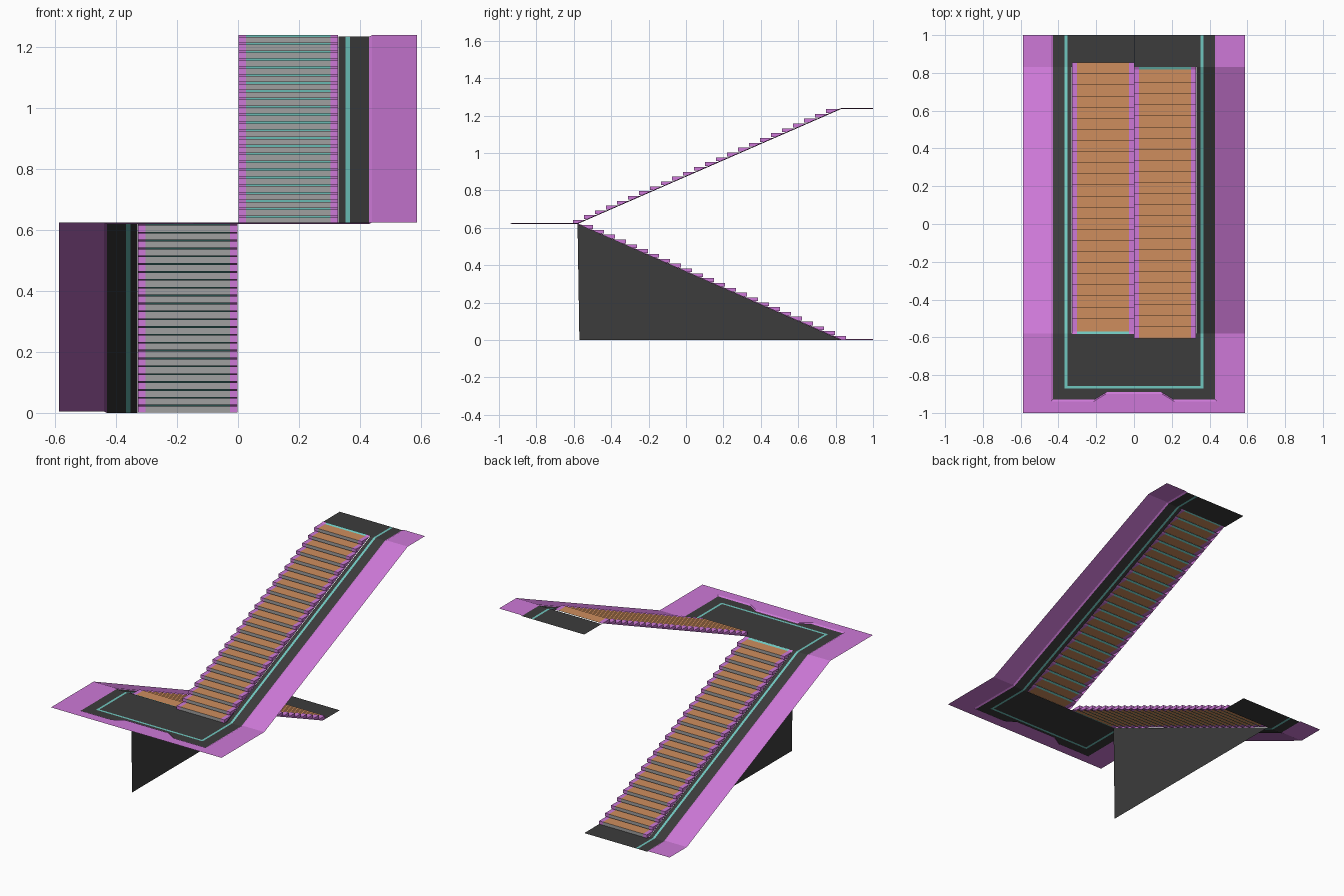
import bpy, bmesh

cube = bpy.data.objects.get("Cube")
if cube:
    bpy.data.objects.remove(cube)


def material(name, rgb):
    m = bpy.data.materials.new(name)
    m.use_nodes = True
    m.diffuse_color = (*rgb, 1)
    m.node_tree.nodes["Principled BSDF"].inputs["Base Color"].default_value = (*rgb, 1)
    return m


DARK = material("charcoal", (0.045, 0.045, 0.045))
TEAL = material("teal", (0.16, 0.57, 0.52))
PURPLE = material("purple", (0.61, 0.19, 0.68))
BROWN = material("tan_brown", (0.62, 0.27, 0.11))
GREY = material("grey", (0.35, 0.35, 0.35))

MID = 0.62            # height of the middle landing
TOP = 1.235           # height of the top landing
LIP = 0.005           # raised height of the border
NEAR, FAR = -0.58, 0.83
INNER, LINE_A, LINE_B, EDGE, RIM, OUT = 0.33, 0.353, 0.367, 0.43, 0.44, 0.587


def finish(name, bm, mats):
    mesh = bpy.data.meshes.new(name)
    bm.to_mesh(mesh)
    bm.free()
    for m in mats:
        mesh.materials.append(m)
    ob = bpy.data.objects.new(name, mesh)
    bpy.context.collection.objects.link(ob)
    return ob


def sheet(name, polys, mat):
    """Thin surface from polygons, all facing up."""
    bm = bmesh.new()
    for pts in polys:
        face = bm.faces.new([bm.verts.new(p) for p in pts])
        face.normal_update()
        if face.normal.z < 0:
            face.normal_flip()
    bmesh.ops.remove_doubles(bm, verts=bm.verts, dist=0.0001)
    return finish(name, bm, [mat])


def rect(x0, x1, y0, y1, z):
    return [(x0, y0, z), (x1, y0, z), (x1, y1, z), (x0, y1, z)]


def run(s, end, xa, xb, za=0, zb=0):
    """Strip that follows the slope and then the end landing."""
    path = [(NEAR, MID), (FAR, end), (1, end)]
    return [[(s * xa, y0, z0 + za), (s * xb, y0, z0 + zb),
             (s * xb, y1, z1 + zb), (s * xa, y1, z1 + za)]
            for (y0, z0), (y1, z1) in zip(path, path[1:])]


# Side strips and end landings of both flights
for label, s, end in (("lower", -1, 0), ("upper", 1, TOP)):
    sheet(label + "_side_floor", run(s, end, INNER, LINE_A) + run(s, end, LINE_B, EDGE)
          + [rect(0, s * INNER, FAR, 1, end)], DARK)
    sheet(label + "_guide_line", run(s, end, LINE_A, LINE_B), TEAL)
    sheet(label + "_border", run(s, end, EDGE, RIM, 0, LIP)
          + run(s, end, RIM, OUT, LIP, LIP), PURPLE)

# Middle landing: floor, guide line and notched border
BACK, FRONT = -0.858, -0.872
notch = [(-EDGE, -0.93), (-0.21, -0.93), (-0.145, -0.89),
         (0.145, -0.89), (0.21, -0.93), (EDGE, -0.93)]
inner = [(x, y, MID) for x, y in notch]
outer = [(x * RIM / EDGE, y - 0.01, MID + LIP) for x, y in notch]
floor = [rect(-LINE_A, LINE_A, BACK, NEAR, MID),
         [(EDGE, FRONT, MID), (-EDGE, FRONT, MID)] + inner]
line = [rect(-LINE_A, LINE_A, FRONT, BACK, MID)]
border = [outer + [(OUT, -1, MID + LIP), (-OUT, -1, MID + LIP)]]
border += [[inner[i], inner[i + 1], outer[i + 1], outer[i]] for i in range(len(notch) - 1)]
for s in (-1, 1):
    floor.append(rect(s * LINE_B, s * EDGE, FRONT, NEAR, MID))
    line.append(rect(s * LINE_A, s * LINE_B, FRONT, NEAR, MID))
    y0 = outer[0][1]
    border.append([(s * RIM, y0, MID + LIP), (s * OUT, -1, MID + LIP),
                   (s * OUT, NEAR, MID + LIP), (s * RIM, NEAR, MID + LIP)])
    border.append([(s * EDGE, -0.93, MID), (s * RIM, y0, MID + LIP),
                   (s * RIM, NEAR, MID + LIP), (s * EDGE, NEAR, MID)])
sheet("landing_floor", floor, DARK)
sheet("landing_guide_line", line, TEAL)
sheet("landing_border", border, PURPLE)

# Triangular wall on the outer side of the lower flight
sheet("support_wall", [[(-INNER, NEAR, MID), (-INNER, NEAR + 0.01, 0), (-INNER, FAR, 0)]], DARK)

# Steps: thin shells, open along the slope
COUNT, GOING, RISE, THICK = 24, 0.0588, 0.0258, 0.02
NOSE = 0.025                            # overhang in front of the slope line
DEPTH = NOSE + THICK * GOING / RISE     # where the tread meets the slope line
WIDTH, CAP = 0.328, 0.026


def flight(name, left, y, z, direction):
    profile = [(NOSE, 0), (0, 0), (0, THICK), (DEPTH, THICK), (NOSE + GOING, RISE)]
    centre_slots = [1, 2, 1, 3]         # underside, nose, tread, slope strip
    columns = [left, left + CAP, left + WIDTH - CAP, left + WIDTH]
    bm = bmesh.new()
    grid = [[bm.verts.new((x, y + direction * d, z + h)) for d, h in profile]
            for x in columns]
    for c in range(3):
        for i, slot in enumerate(centre_slots):
            f = bm.faces.new([grid[c][i], grid[c + 1][i],
                              grid[c + 1][i + 1], grid[c][i + 1]])
            f.material_index = slot if c == 1 else 0
    for end in (grid[0], grid[-1]):
        bm.faces.new(end[:4])
    bmesh.ops.recalc_face_normals(bm, faces=bm.faces)
    ob = finish(name, bm, [PURPLE, BROWN, GREY, TEAL])
    arr = ob.modifiers.new("repeat", 'ARRAY')
    arr.count = COUNT
    arr.use_relative_offset = False
    arr.use_constant_offset = True
    arr.constant_offset_displace = (0, direction * GOING, RISE)


flight("lower_steps", -WIDTH - 0.001, FAR + NOSE, 0.001, -1)
flight("upper_steps", 0.001, NEAR - NOSE, MID + 0.001, 1)
